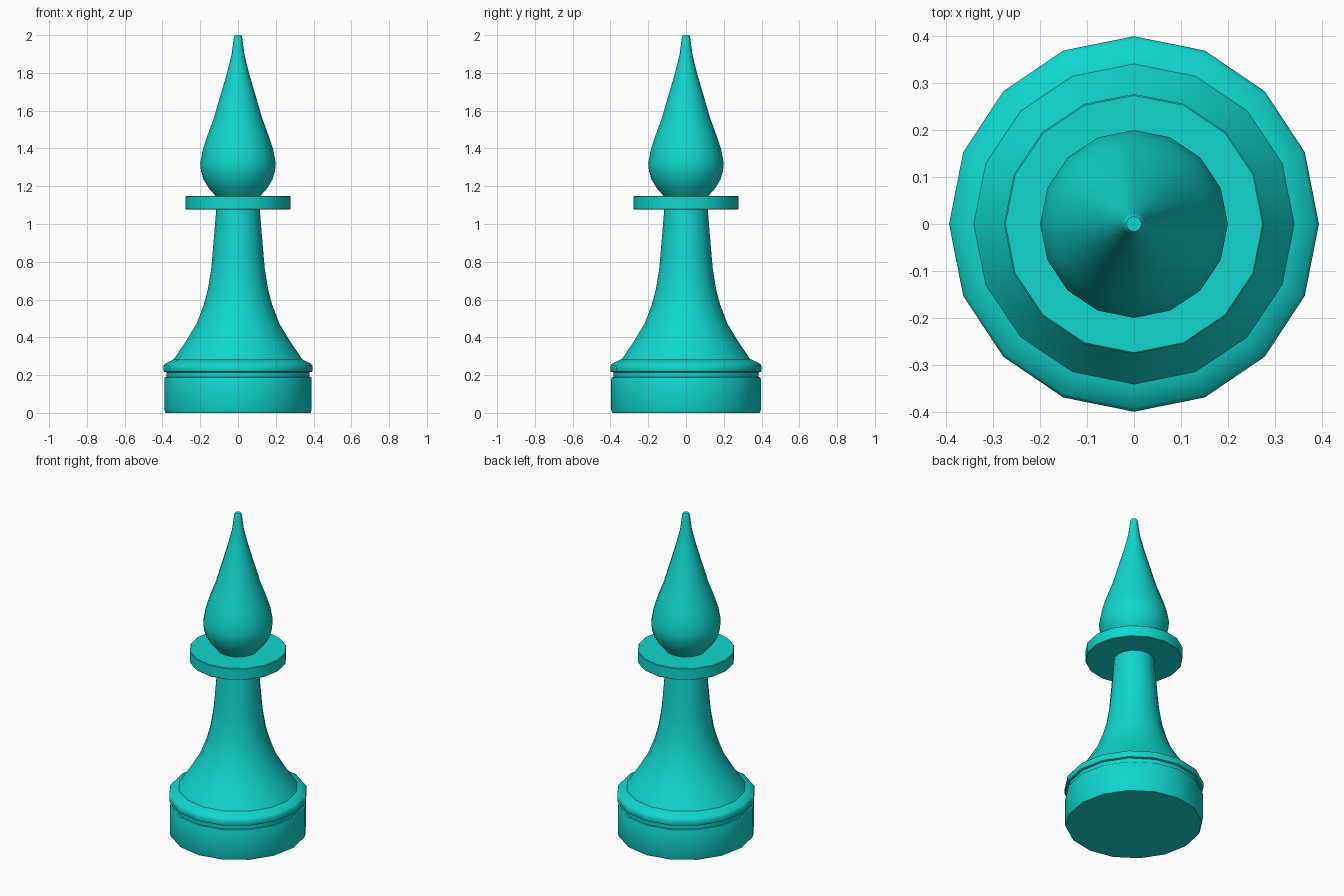
import bpy
import bmesh
from math import cos, sin, tau, radians

SIDES = 16

cube = bpy.data.objects.get("Cube")
if cube:
    bpy.data.objects.remove(cube)

teal = bpy.data.materials.new("teal")
teal.use_nodes = True
color = (0.005, 0.68, 0.62, 1)
teal.diffuse_color = color
teal.node_tree.nodes["Principled BSDF"].inputs["Base Color"].default_value = color


def lathe(name, profile, x_scale=1.0):
    """Turn a (radius, height) profile around z and cap both ends."""
    bm = bmesh.new()
    rings = [[bm.verts.new((x_scale * r * cos(tau * i / SIDES), r * sin(tau * i / SIDES), z))
              for i in range(SIDES)] for r, z in profile]
    for low, high in zip(rings, rings[1:]):
        for i in range(SIDES):
            j = (i + 1) % SIDES
            bm.faces.new((low[i], low[j], high[j], high[i]))
    bm.faces.new(rings[0][::-1])
    bm.faces.new(rings[-1])
    mesh = bpy.data.meshes.new(name)
    bm.to_mesh(mesh)
    bm.free()
    mesh.materials.append(teal)
    obj = bpy.data.objects.new(name, mesh)
    bpy.context.collection.objects.link(obj)
    bpy.ops.object.select_all(action="DESELECT")
    obj.select_set(True)
    bpy.context.view_layer.objects.active = obj
    bpy.ops.object.shade_smooth_by_angle(angle=radians(40))
    return obj


# Drum foot with a shallow groove, then the rounded rim
lathe("base", [(0.39, 0), (0.396, 0.015), (0.396, 0.18), (0.393, 0.188),
               (0.385, 0.19), (0.385, 0.215), (0.398, 0.218), (0.4, 0.225),
               (0.4, 0.25), (0.392, 0.26), (0.345, 0.283)], 0.985)

# Flared stem
lathe("stem", [(0.343, 0.28), (0.278, 0.375), (0.218, 0.475), (0.182, 0.57),
               (0.16, 0.65), (0.142, 0.76), (0.134, 0.85), (0.115, 1.08)])

# Flat collar disc
lathe("collar", [(0.274, 1.077), (0.277, 1.08), (0.277, 1.146), (0.274, 1.149)])

# Teardrop head with a blunt tip
lathe("head", [(0.117, 1.147), (0.155, 1.19), (0.182, 1.235), (0.196, 1.28),
               (0.2, 1.32), (0.187, 1.39), (0.165, 1.46), (0.128, 1.56),
               (0.09, 1.69), (0.058, 1.8), (0.034, 1.895), (0.023, 1.98),
               (0.02, 1.995), (0.016, 2)])
